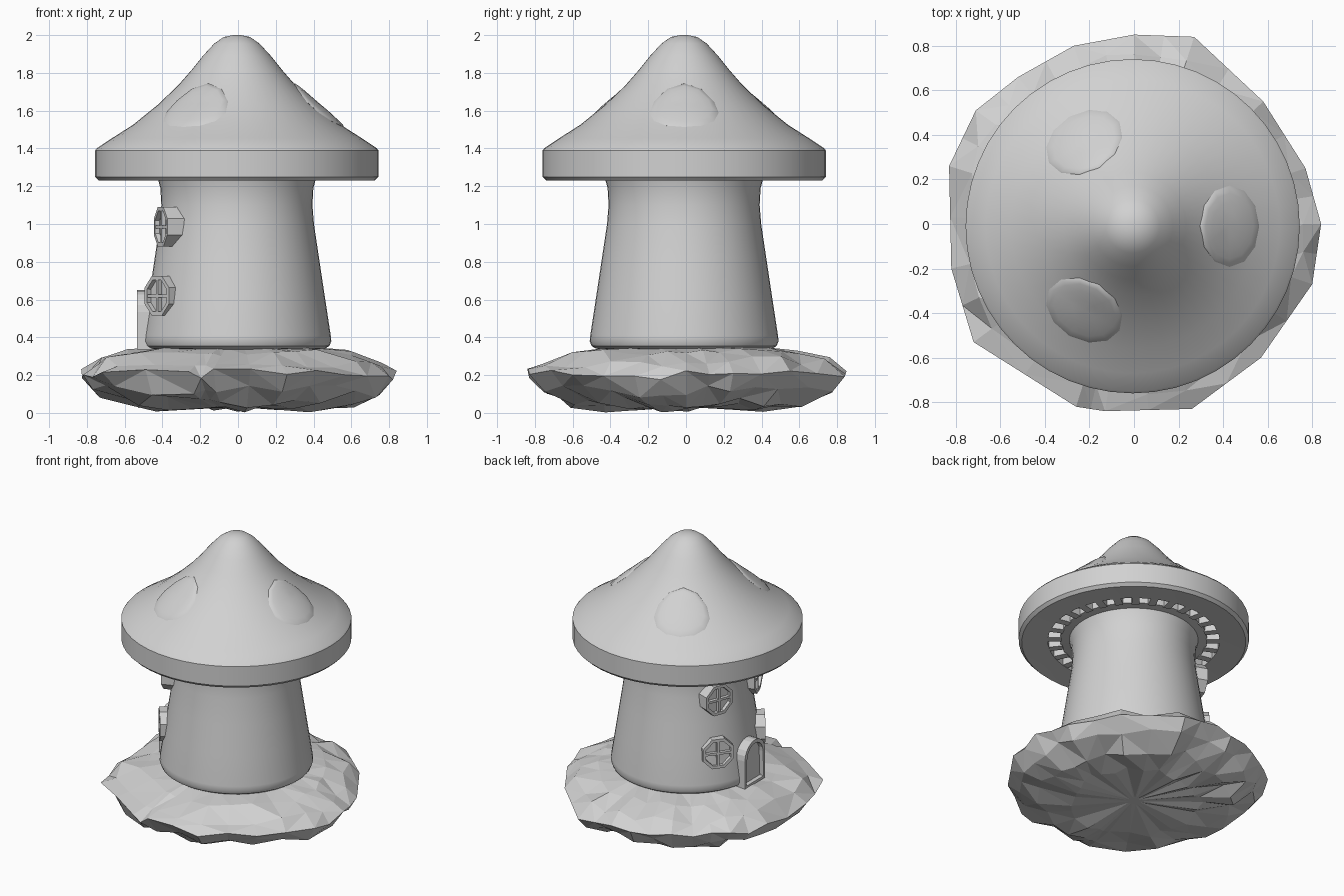
import bpy, bmesh, math, random
from mathutils import Matrix, Vector

random.seed(7)
cube = bpy.data.objects.get("Cube")
if cube:
    bpy.data.objects.remove(cube, do_unlink=True)

GREY = (0.64, 0.64, 0.64, 1)
clay = bpy.data.materials.new("plain_grey")
clay.use_nodes = True
clay.diffuse_color = GREY
clay.node_tree.nodes["Principled BSDF"].inputs["Base Color"].default_value = GREY
AXIS = Matrix.Translation((-.006, -.01, 0))  # centre line of the house


def finish(name, bm, matrix=None, smooth=False):
    """Turn a bmesh into a named object."""
    bmesh.ops.recalc_face_normals(bm, faces=bm.faces)
    mesh = bpy.data.meshes.new(name)
    bm.to_mesh(mesh)
    bm.free()
    mesh.materials.append(clay)
    obj = bpy.data.objects.new(name, mesh)
    bpy.context.collection.objects.link(obj)
    if matrix:
        obj.matrix_world = matrix
    if smooth:
        bpy.ops.object.select_all(action="DESELECT")
        obj.select_set(True)
        bpy.context.view_layer.objects.active = obj
        bpy.ops.object.shade_smooth_by_angle(angle=math.radians(35))
    return obj


def polar(radius, angle, z=0.0):
    return Vector((radius * math.cos(angle), radius * math.sin(angle), z))


def bridge_rings(bm, rings):
    """Skin a stack of point rings and close both ends."""
    loops = [[bm.verts.new(p) for p in ring] for ring in rings]
    count = len(loops[0])
    for low, high in zip(loops, loops[1:]):
        for i in range(count):
            j = (i + 1) % count
            bm.faces.new((low[i], low[j], high[j], high[i]))
    bm.faces.new(loops[0])
    bm.faces.new(loops[-1])


def lathe(name, profile, sides=48):
    bm = bmesh.new()
    step = math.tau / sides
    bridge_rings(bm, [[polar(r, i * step, z) for i in range(sides)] for r, z in profile])
    return finish(name, bm, AXIS, smooth=True)


def add_box(bm, centre, size, turn=0.0):
    matrix = (Matrix.Rotation(turn, 4, "Z") @ Matrix.Translation(centre)
              @ Matrix.Diagonal((*size, 1)))
    bmesh.ops.create_cube(bm, size=1, matrix=matrix)


def framed_panel(outline, depth, border, recess):
    """Solid plate facing +x with a raised border around a sunken panel."""
    bm = bmesh.new()
    front = bm.faces.new([bm.verts.new((0, y, z)) for y, z in outline])
    front.normal_update()
    back = bmesh.ops.extrude_face_region(bm, geom=[front], use_keep_orig=True)
    moved = [g for g in back["geom"] if isinstance(g, bmesh.types.BMVert)]
    bmesh.ops.translate(bm, verts=moved, vec=(-depth, 0, 0))
    bmesh.ops.recalc_face_normals(bm, faces=bm.faces)
    bmesh.ops.inset_region(bm, faces=[front], thickness=border)
    bmesh.ops.inset_region(bm, faces=[front], thickness=0.001, depth=-recess)
    return bm


# Rocky island: irregular outline, flat facets
corners = [(.84, 0), (.77, .25), (.58, .55), (.27, .84), (0, .85), (-.27, .8),
           (-.52, .66), (-.71, .51), (-.83, .26), (-.82, -.2), (-.72, -.53), (-.26, -.82),
           (-.13, -.84), (.26, -.83), (.57, -.6), (.8, -.27)]
outline = []
for here, after in zip(corners, corners[1:] + corners[:1]):
    outline += [Vector(here), (Vector(here) + Vector(after)) / 2]
layers = [(.05, .03, 0), (.5, .025, .025), (.74, .055, .03), (.91, .115, .035), (1, .205, .03),
          (.9, .27, .03), (.72, .32, .02), (.5, .345, .004), (.05, .345, 0)]
rings = []
for scale, z, rough in layers:
    wobble = 0 if scale in (1, .05) else .03
    rings.append([(*(p * (scale + random.uniform(-wobble, wobble))),
                   max(0, z + random.uniform(-rough, rough))) for p in outline])
rock = bmesh.new()
bridge_rings(rock, rings)
bmesh.ops.triangulate(rock, faces=rock.faces)
finish("rock_base", rock)

# Tapered stalk with a lip under the cap
lathe("stalk", [(.44, .335), (.47, .342), (.49, .355), (.5, .38), (.497, .41), (.465, .62),
                (.435, .82), (.408, 1), (.4, 1.1), (.405, 1.19), (.42, 1.245),
                (.48, 1.25), (.48, 1.295)])

# Cap with a straight rim and a round hollow underneath
slope = [(.75, 1.39), (.74, 1.402), (.66, 1.455), (.55, 1.525), (.42, 1.63), (.31, 1.735),
         (.24, 1.815), (.18, 1.89), (.12, 1.955), (.07, 1.99), (.02, 2)]
lathe("cap", [(.38, 1.3), (.56, 1.295), (.56, 1.24), (.65, 1.235), (.73, 1.23), (.75, 1.25)]
      + slope)

# Ring of support ribs spanning the hollow
ribs = bmesh.new()
for i in range(28):
    add_box(ribs, (.52, 0, 1.268), (.1, .05, .05), math.tau * i / 28)
finish("cap_ribs", ribs, AXIS)


def cap_height(radius):
    """Height of the cap slope at a distance from its axis."""
    for (r0, z0), (r1, z1) in zip(slope, slope[1:]):
        if r0 >= radius >= r1:
            return z0 + (z1 - z0) * (radius - r0) / (r1 - r0)


# Three shallow spots that follow the cap surface
for i in range(3):
    bm = bmesh.new()
    bmesh.ops.create_uvsphere(bm, u_segments=12, v_segments=10, radius=1)
    for v in bm.verts:
        x, y, bump = v.co
        x, y = .435 + .133 * x, .183 * y
        v.co = (x, y, cap_height(math.hypot(x, y)) + .022 * bump)
    finish(f"cap_spot_{i + 1}", bm, AXIS @ Matrix.Rotation(math.tau * i / 3, 4, "Z"), smooth=True)

# Octagonal windows with crossbars, on both sides of the door
octagon = [polar(.113, math.tau * (i + .5) / 8).xy for i in range(8)]
for name, x, y, z, facing in (("lower_front", -.43, -.28, .62, 38),
                              ("lower_back", -.43, .245, .62, -38),
                              ("upper_front", -.41, -.24, .985, 20),
                              ("upper_back", -.41, .205, .985, -20)):
    bm = framed_panel(octagon, .1, .022, .025)
    add_box(bm, (-.014, 0, 0), (.024, .016, .19))
    add_box(bm, (-.014, 0, 0), (.024, .19, .016))
    turn = Matrix.Rotation(math.pi + math.radians(facing), 4, "Z")
    finish(f"{name}_window", bm, Matrix.Translation((x, y, z)) @ turn)

# Arched door with a raised surround
arch = [(-.115, 0), (.115, 0)] + [
    (.115 * math.cos(math.pi * i / 10), .2 + .115 * math.sin(math.pi * i / 10)) for i in range(11)]
door = framed_panel(arch, .12, .025, .03)
finish("door", door, Matrix.Translation((-.535, -.02, .335)) @ Matrix.Rotation(math.pi, 4, "Z"))
